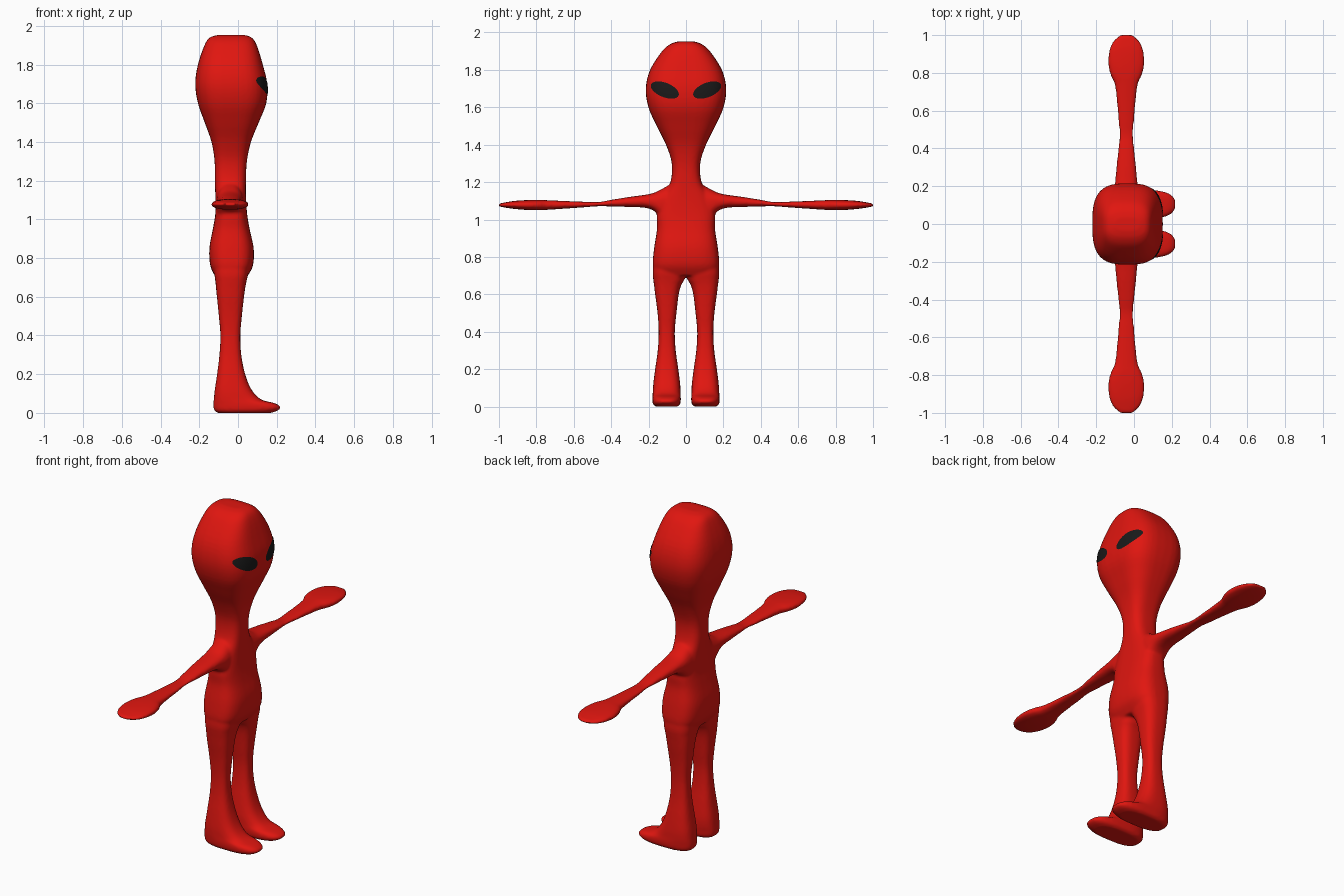
import bpy, bmesh, math
from mathutils import Vector

if "Cube" in bpy.data.objects:
    bpy.data.objects.remove(bpy.data.objects["Cube"])


def spline(rows, steps):
    """Catmull-Rom interpolation through rows of numbers."""
    rows = [Vector(r) for r in rows]
    out = []
    for i in range(len(rows) - 1):
        p1, p2 = rows[i], rows[i + 1]
        p0, p3 = rows[max(i - 1, 0)], rows[min(i + 2, len(rows) - 1)]
        for k in range(steps):
            t = k / steps
            out.append(0.5 * (2 * p1 + (p2 - p0) * t + (2 * p0 - 5 * p1 + 4 * p2 - p3) * t * t
                              + (3 * p1 - p0 - 3 * p2 + p3) * t ** 3))
    return out + [rows[-1]]


def loft(bm, rows, power, place, steps=4, n=40):
    """Closed tube of rounded-box rings; row = position, a min, a max, b min, b max."""
    rings = []
    for t, a0, a1, b0, b1 in spline([tuple(r) for r in rows], steps):
        ring = []
        for i in range(n):
            c, s = math.cos(2 * math.pi * i / n), math.sin(2 * math.pi * i / n)
            c = math.copysign(abs(c) ** (2 / power), c)
            s = math.copysign(abs(s) ** (2 / power), s)
            a, b = (a0 + a1) / 2 + (a1 - a0) / 2 * c, (b0 + b1) / 2 + (b1 - b0) / 2 * s
            ring.append(bm.verts.new(place(t, a, b)))
        rings.append(ring)
    faces = [bm.faces.new(rings[0]), bm.faces.new(rings[-1])]
    for r, q in zip(rings, rings[1:]):
        for i in range(n):
            faces.append(bm.faces.new((r[i], r[(i + 1) % n], q[(i + 1) % n], q[i])))
    bmesh.ops.recalc_face_normals(bm, faces=faces)


def make_object(name, bm, mat):
    me = bpy.data.meshes.new(name)
    bm.to_mesh(me)
    bm.free()
    for p in me.polygons:
        p.use_smooth = True
    me.materials.append(mat)
    ob = bpy.data.objects.new(name, me)
    bpy.context.collection.objects.link(ob)
    return ob


def material(name, color):
    m = bpy.data.materials.new(name)
    m.diffuse_color = color
    m.use_nodes = True
    m.node_tree.nodes["Principled BSDF"].inputs["Base Color"].default_value = m.diffuse_color
    return m


red = material("red_skin", (0.75, 0.008, 0.005, 1))
black = material("black_eye", (0.01, 0.01, 0.01, 1))
bm = bmesh.new()

# head, neck and torso: z, back, front, half width
trunk = [(1.953, -.10, .03, .035), (1.94, -.145, .07, .08), (1.9, -.173, .097, .128),
         (1.8, -.207, .128, .192), (1.7, -.221, .151, .215), (1.6, -.207, .146, .201),
         (1.5, -.172, .107, .157), (1.4, -.137, .067, .107), (1.3, -.121, .046, .076),
         (1.2, -.12, .041, .083), (1.12, -.117, .041, .125), (1.03, -.117, .047, .155),
         (.95, -.13, .06, .155), (.85, -.148, .081, .17), (.76, -.143, .077, .178), (.70, -.115, .045, .165)]
loft(bm, [(z, x0, x1, -w, w) for z, x0, x1, w in trunk], 3.0, lambda t, a, b: (a, b, t))

# legs and feet: z, back, front, inner side, outer side
leg = [(.80, -.125, .055, .0, .172), (.72, -.122, .052, .0, .178), (.68, -.117, .044, .008, .175),
       (.65, -.114, .038, .025, .171), (.6, -.109, .031, .039, .165), (.5, -.099, .02, .051, .152),
       (.4, -.091, .012, .06, .146), (.3, -.096, .017, .055, .151), (.2, -.108, .037, .041, .165),
       (.12, -.12, .07, .031, .175), (.07, -.125, .118, .029, .178), (.05, -.127, .19, .028, .18),
       (.03, -.127, .22, .028, .18), (.012, -.122, .205, .032, .176), (.0, -.105, .17, .045, .163)]
# arms and hands: distance from middle, half depth, bottom, top
arm = [(.08, .07, .95, 1.19), (.13, .068, 1.0, 1.163), (.17, .064, 1.045, 1.143), (.22, .059, 1.063, 1.132),
       (.3, .052, 1.067, 1.121), (.4, .042, 1.07, 1.105), (.47, .037, 1.071, 1.093), (.55, .042, 1.065, 1.095),
       (.65, .05, 1.058, 1.099), (.74, .061, 1.052, 1.103), (.79, .083, 1.05, 1.105), (.85, .096, 1.051, 1.104),
       (.92, .09, 1.057, 1.099), (.97, .068, 1.064, 1.091), (1.0, .035, 1.071, 1.085)]
for s in (1, -1):
    loft(bm, leg, 2.8, lambda t, a, b: (a, s * b, t))
    loft(bm, [(y, -.041 - d, -.041 + d, z0, z1) for y, d, z0, z1 in arm], 2.4,
         lambda t, a, b: (a, s * t, b))

# fuse the limbs into one soft body
body = make_object("body", bm, red)
rem = body.modifiers.new("fuse", 'REMESH')
rem.mode = 'VOXEL'
rem.voxel_size = 0.008
rem.use_smooth_shade = True
sm = body.modifiers.new("soften", 'SMOOTH')
sm.factor = 0.5
sm.iterations = 5

# slanted oval eyes laid onto the face
tilt = math.radians(22)
for s, name in ((1, "left_eye"), (-1, "right_eye")):
    bm = bmesh.new()
    bmesh.ops.create_grid(bm, x_segments=16, y_segments=16, size=1)
    for v in bm.verts:
        u, w = v.co.x, v.co.y
        p = .078 * u * math.sqrt(1 - w * w / 2)
        q = .038 * w * math.sqrt(1 - u * u / 2)
        v.co = (.4, s * (.112 + p * math.cos(tilt) - q * math.sin(tilt)),
                1.692 + p * math.sin(tilt) + q * math.cos(tilt))
    bmesh.ops.recalc_face_normals(bm, faces=bm.faces)
    bm.normal_update()
    bm.faces.ensure_lookup_table()
    if bm.faces[0].normal.x < 0:
        bmesh.ops.reverse_faces(bm, faces=bm.faces)
    eye = make_object(name, bm, black)
    wrap = eye.modifiers.new("lay_on_face", 'SHRINKWRAP')
    wrap.target = body
    wrap.wrap_method = 'PROJECT'
    wrap.use_project_x = True
    wrap.use_negative_direction = True
    wrap.use_positive_direction = False
    wrap.wrap_mode = 'ABOVE_SURFACE'
    wrap.offset = 0.003
